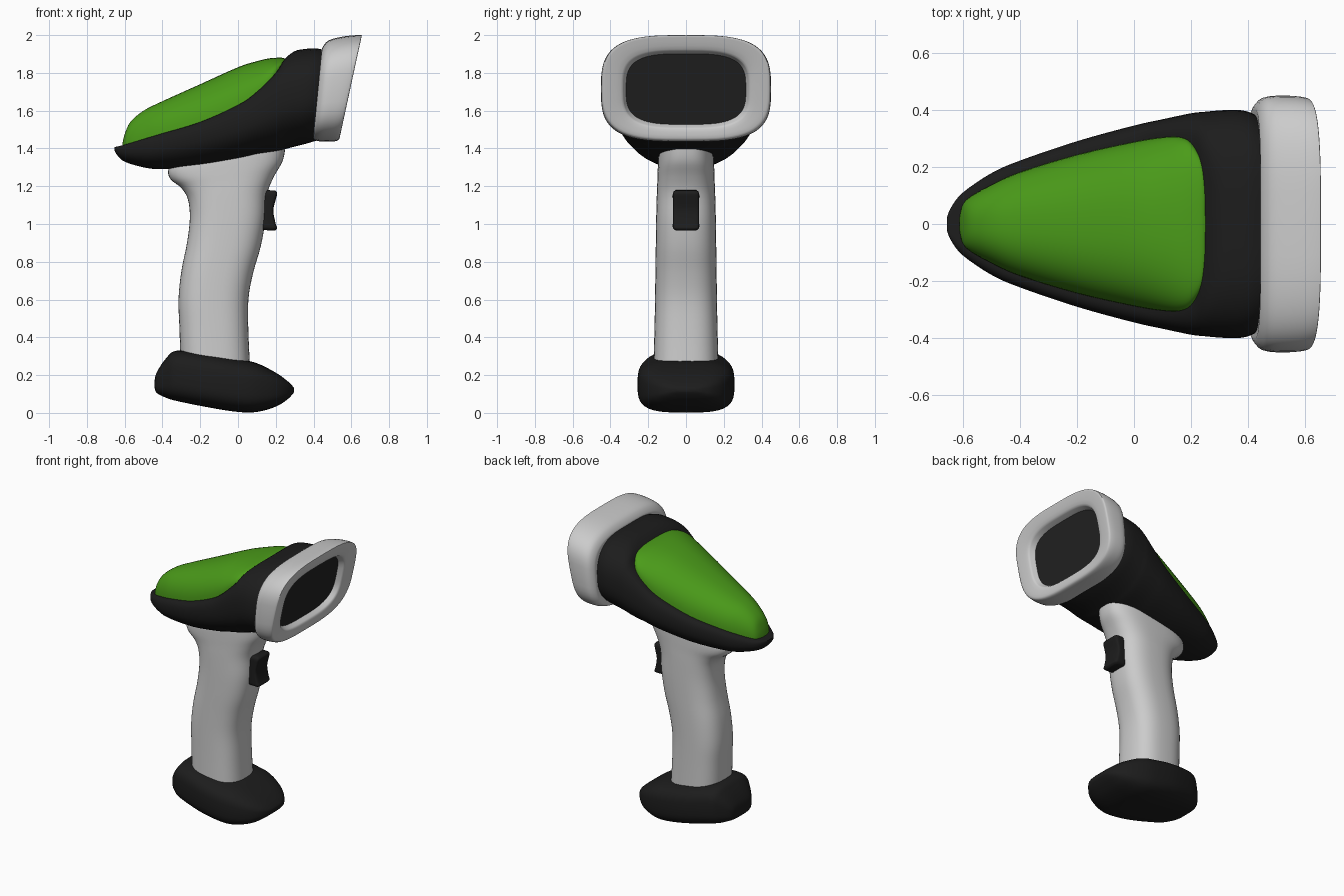
import bpy, bmesh, math

BLACK = (0.012, 0.012, 0.012, 1)
GREEN = (0.07, 0.33, 0.01, 1)
GLASS = (0.016, 0.016, 0.016, 1)


def material(name, color):
    m = bpy.data.materials.new(name)
    m.diffuse_color = color
    return m


black = material("black_rubber", BLACK)
green = material("green_plastic", GREEN)
glass = material("dark_glass", GLASS)


def smooth_rows(rows, k=4):
    """Catmull-Rom interpolation through rows of section parameters."""
    out = []
    for i in range(len(rows) - 1):
        p = [rows[max(i - 1, 0)], rows[i], rows[i + 1], rows[min(i + 2, len(rows) - 1)]]
        for j in range(k):
            t = j / k
            out.append([0.5 * (2 * b + (c - a) * t + (2 * a - 5 * b + 4 * c - d) * t * t
                               + (3 * b - a - 3 * c + d) * t ** 3) for a, b, c, d in zip(*p)])
    return out + [list(rows[-1])]


def loft(name, rings, mat=None, angle=40):
    bm = bmesh.new()
    vs = [[bm.verts.new(p) for p in r] for r in rings]
    n = len(vs[0])
    for a, b in zip(vs, vs[1:]):
        for i in range(n):
            bm.faces.new((a[i], a[(i + 1) % n], b[(i + 1) % n], b[i]))
    bm.faces.new(vs[0])
    bm.faces.new(vs[-1])
    bmesh.ops.recalc_face_normals(bm, faces=bm.faces)
    me = bpy.data.meshes.new(name)
    bm.to_mesh(me)
    bm.free()
    ob = bpy.data.objects.new(name, me)
    bpy.context.collection.objects.link(ob)
    if mat:
        me.materials.append(mat)
    bpy.ops.object.select_all(action='DESELECT')
    ob.select_set(True)
    bpy.context.view_layer.objects.active = ob
    bpy.ops.object.shade_smooth_by_angle(angle=math.radians(angle))
    return ob


def power(v, n):
    return math.copysign(abs(v) ** (2 / n), v)


def oval(row, n, count=48):
    """Superellipse spanning two side-profile points, with half-width w in y."""
    xa, za, xb, zb, w = row
    pts = []
    for i in range(count):
        t = 2 * math.pi * i / count
        c, s = power(math.cos(t), n) / 2, power(math.sin(t), n)
        pts.append(((xa + xb) / 2 + (xb - xa) * c, w * s, (za + zb) / 2 + (zb - za) * c))
    return pts


def quarter(y0, z0, y1, z1, n, steps=10):
    """Rounded corner from the side point (y0, z0) up or down to (y1, z1)."""
    return [(y1 + (y0 - y1) * power(math.cos(t), n), z0 + (z1 - z0) * power(math.sin(t), n))
            for t in (math.pi / 2 * i / steps for i in range(steps + 1))]


def mirrored(x, half):
    """Closed ring from a half outline running from bottom to top."""
    right = [(x, y, z) for y, z in half]
    left = [(x, -y, z) for y, z in reversed(half) if y > 1e-6]
    return right + left


# head shell: x, bottom, widest height, rim height, half-width, rim half-width
head = [(-.655, 1.393, 1.40, 1.407, .025, .012), (-.64, 1.365, 1.393, 1.41, .06, .035),
        (-.60, 1.33, 1.39, 1.42, .11, .068), (-.50, 1.30, 1.40, 1.45, .178, .135),
        (-.40, 1.29, 1.42, 1.48, .222, .18), (-.20, 1.30, 1.47, 1.54, .29, .24),
        (0, 1.335, 1.53, 1.63, .345, .285), (.10, 1.36, 1.57, 1.70, .367, .303),
        (.20, 1.38, 1.62, 1.80, .388, .28), (.245, 1.395, 1.64, 1.87, .393, .20),
        (.30, 1.41, 1.66, 1.915, .398, .10), (.36, 1.425, 1.67, 1.927, .40, .08),
        (.41, 1.44, 1.68, 1.93, .39, .08), (.46, 1.455, 1.69, 1.92, .36, .08)]
rings = []
for x, zb, zm, zr, w, g in smooth_rows(head):
    lower = [(max(y, 0), z) for y, z in quarter(w, zm, 0, zb, 2.2)][::-1]
    lower[0] = (0, zb)
    rings.append(mirrored(x, lower + quarter(w, zm, g, zr, 2.6)[1:]))
loft("head_shell", rings, black, 50)

# green top panel: x, edge height, top height, half-width
panel = [(-.612, 1.405, 1.425, .02), (-.60, 1.41, 1.475, .068), (-.57, 1.42, 1.54, .098),
         (-.50, 1.44, 1.60, .137), (-.40, 1.47, 1.65, .182), (-.20, 1.53, 1.74, .243),
         (0, 1.62, 1.83, .288), (.10, 1.69, 1.862, .304), (.16, 1.745, 1.876, .305),
         (.20, 1.79, 1.88, .285), (.235, 1.84, 1.88, .225), (.25, 1.862, 1.875, .15)]
rings = []
for x, ze, zt, g in smooth_rows(panel):
    half = quarter(g, ze, 0, zt, 2.4, 14)
    half[-1] = (0, zt)
    rings.append(mirrored(x, half))
loft("top_panel", rings, green, 50)

# scan window bezel: bottom point, top point, half-width, wrapping round to the recess
bezel = [(.40, 1.46, .445, 1.92, .385), (.40, 1.447, .447, 1.935, .41),
         (.43, 1.438, .48, 1.972, .443), (.48, 1.436, .56, 1.993, .45),
         (.522, 1.44, .645, 2.0, .445), (.538, 1.455, .653, 1.988, .428),
         (.538, 1.50, .632, 1.925, .345), (.525, 1.515, .61, 1.91, .328),
         (.50, 1.53, .58, 1.90, .315)]
loft("window_bezel", [oval(r, 3.3, 64) for r in smooth_rows(bezel, 3)], None, 50)
loft("scan_window", [oval(r, 3.3, 64) for r in
                     ((.495, 1.525, .575, 1.905, .32), (.505, 1.525, .585, 1.905, .32))], glass)

# handle: back point, front point, half-width
handle = [(-.35, 1.34, .25, 1.44, .14), (-.37, 1.28, .25, 1.40, .147), (-.355, 1.235, .235, 1.33, .15),
          (-.30, 1.19, .19, 1.25, .152), (-.265, 1.13, .155, 1.16, .155),
          (-.255, 1.03, .145, 1.02, .158), (-.27, .90, .12, .88, .16),
          (-.30, .75, .08, .74, .162), (-.315, .60, .055, .60, .164),
          (-.31, .45, .055, .43, .167), (-.305, .28, .065, .22, .172)]
loft("handle", [oval(r, 2.7) for r in smooth_rows(handle)], None, 50)

# trigger with a concave front
trigger = [(.12, 1.18, .195, 1.178, .055), (.12, 1.165, .208, 1.165, .069),
           (.12, 1.13, .20, 1.13, .07), (.12, 1.07, .187, 1.07, .07),
           (.12, 1.01, .20, 1.00, .07), (.12, .98, .208, .978, .069),
           (.13, .968, .195, .965, .055)]
loft("trigger", [oval(r, 6) for r in smooth_rows(trigger, 3)], black, 50)

# base foot: bottom point, top point, half-width
base = [(-.442, .135, -.442, .17, .06), (-.43, .105, -.43, .215, .115), (-.38, .08, -.38, .29, .172),
        (-.32, .062, -.32, .33, .21), (-.15, .028, -.15, .312, .25), (0, .005, 0, .285, .256),
        (.10, .005, .10, .263, .243), (.20, .033, .20, .213, .20),
        (.26, .07, .26, .17, .145), (.288, .098, .288, .143, .09), (.297, .112, .297, .13, .05)]
loft("base_foot", [oval(r, 3.4) for r in smooth_rows(base)], black, 60)
